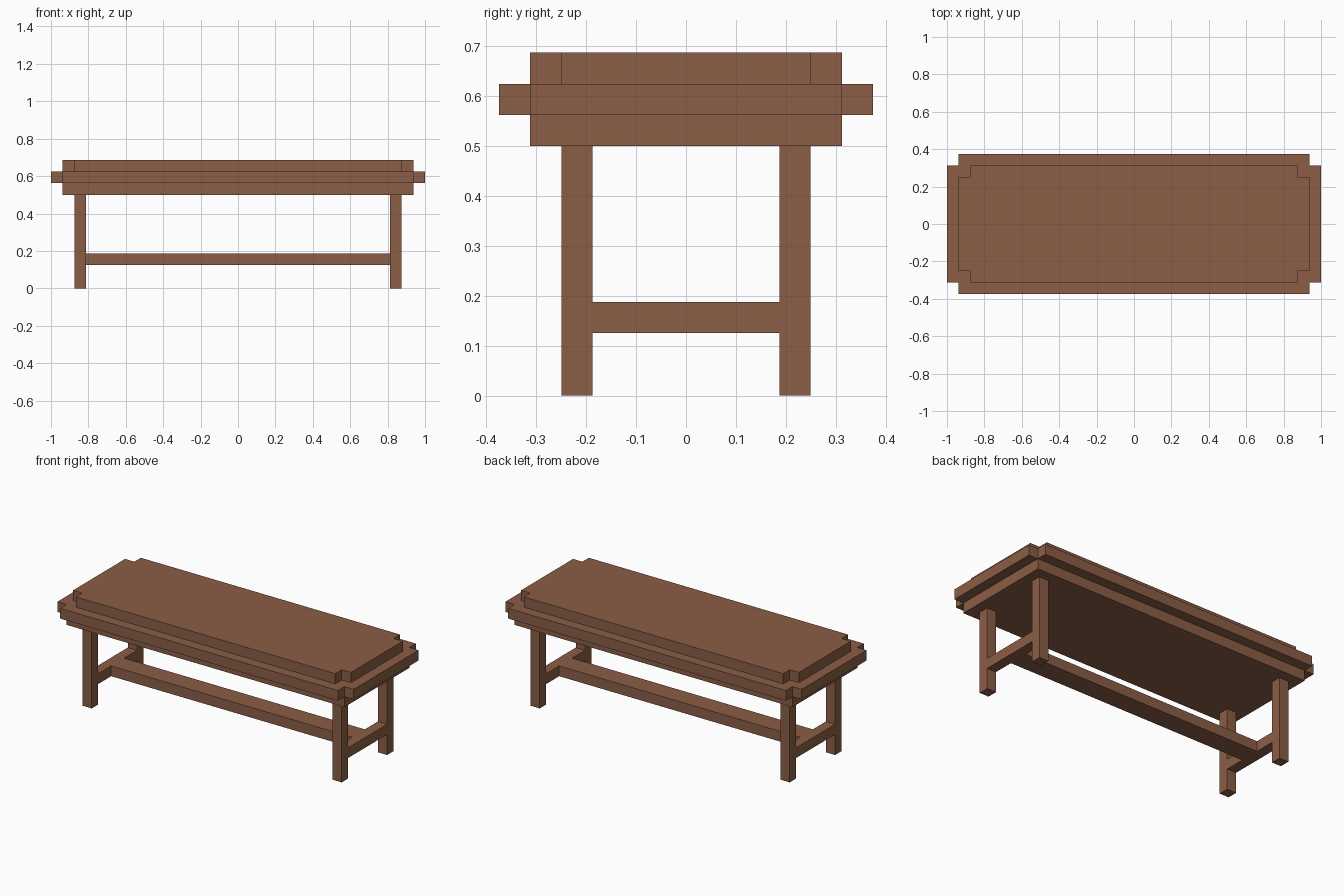
import bpy, bmesh

if "Cube" in bpy.data.objects:
    bpy.data.objects.remove(bpy.data.objects["Cube"])

U = 0.0625  # the whole bench sits on a 1/16 unit grid

wood = bpy.data.materials.new("brown wood")
wood.diffuse_color = (0.258, 0.112, 0.061, 1)
wood.use_nodes = True
wood.node_tree.nodes["Principled BSDF"].inputs["Base Color"].default_value = wood.diffuse_color


def prism(name, outline, z0, z1):
    """Extrude an xy outline (grid units) from z0 to z1."""
    bm = bmesh.new()
    face = bm.faces.new([bm.verts.new((x * U, y * U, z0 * U)) for x, y in outline])
    ext = bmesh.ops.extrude_face_region(bm, geom=[face])
    verts = [g for g in ext["geom"] if isinstance(g, bmesh.types.BMVert)]
    bmesh.ops.translate(bm, verts=verts, vec=(0, 0, (z1 - z0) * U))
    bmesh.ops.recalc_face_normals(bm, faces=bm.faces)
    mesh = bpy.data.meshes.new(name)
    bm.to_mesh(mesh)
    bm.free()
    mesh.materials.append(wood)
    obj = bpy.data.objects.new(name, mesh)
    bpy.context.collection.objects.link(obj)
    return obj


def rect(x0, x1, y0, y1):
    return [(x0, y0), (x1, y0), (x1, y1), (x0, y1)]


def notched(x, y):
    """Rectangle of half size x, y with a one unit notch at each corner."""
    a, b = x - 1, y - 1
    return [(-a, -y), (a, -y), (a, -b), (x, -b), (x, b), (a, b),
            (a, y), (-a, y), (-a, b), (-x, b), (-x, -b), (-a, -b)]


# Stepped top
prism("under_frame", rect(-15, 15, -5, 5), 8, 9)
prism("table_rim", notched(16, 6), 9, 10)
prism("table_top", notched(15, 5), 10, 11)

# Legs and end stretchers
for sx, side in ((-1, "left"), (1, "right")):
    x0, x1 = sorted((13 * sx, 14 * sx))
    for sy, end in ((-1, "front"), (1, "back")):
        y0, y1 = sorted((3 * sy, 4 * sy))
        prism(f"{end}_{side}_leg", rect(x0, x1, y0, y1), 0, 8)
    prism(f"{side}_stretcher", rect(x0, x1, -3, 3), 2, 3)

# Long middle stretcher
prism("long_stretcher", rect(-13, 13, -1, 1), 2, 3)
